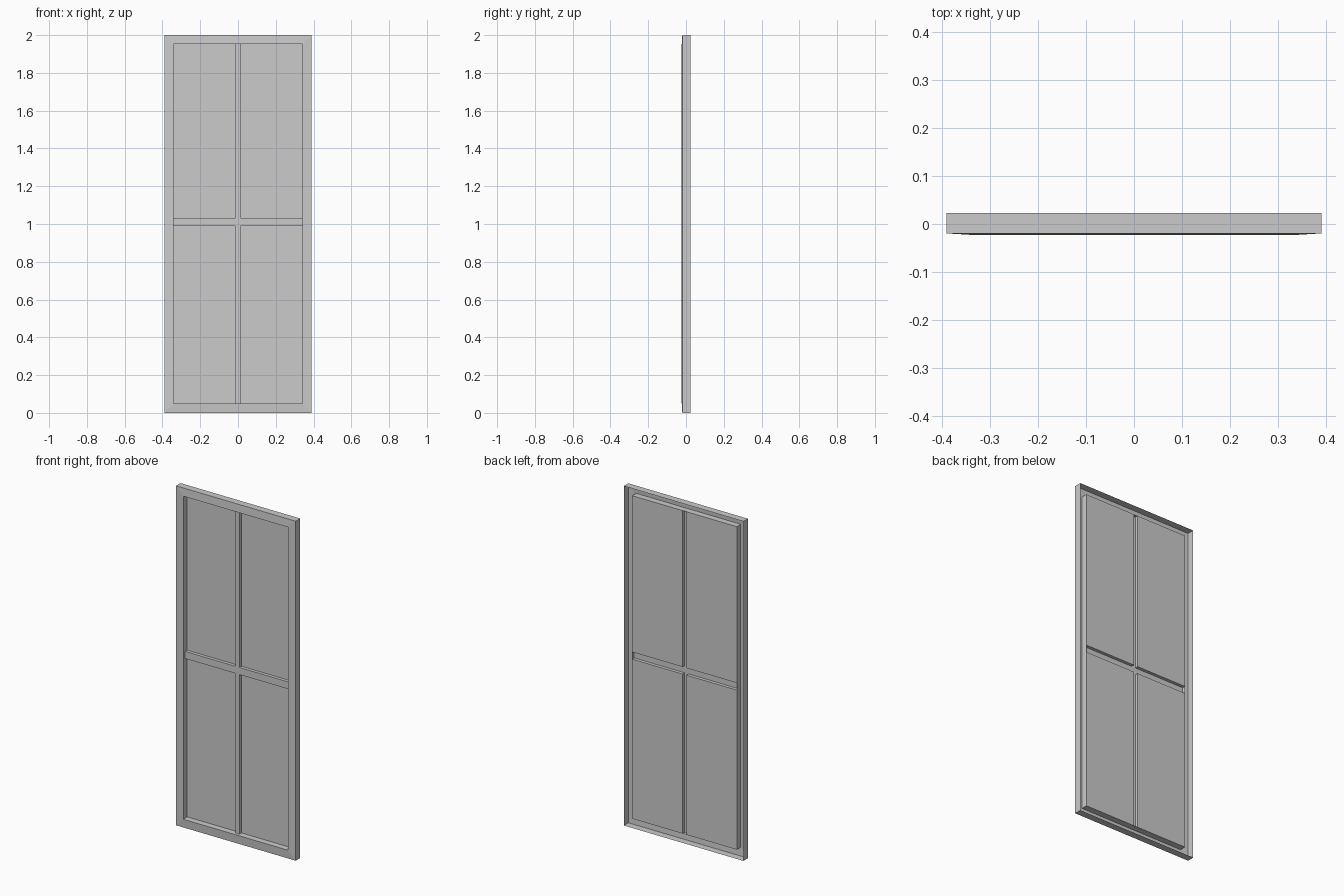
import bpy, bmesh

if "Cube" in bpy.data.objects:
    bpy.data.objects.remove(bpy.data.objects["Cube"])

Y_BACK, Y_OUTER, Y_FRONT = 0.0225, -0.0195, -0.0225
Y_PANEL, Y_BAR = 0.014, -0.005
OUT_X, IN_X = 0.39, 0.341
XS = [-IN_X, -0.013, 0.013, IN_X]
ZS = [0.05, 0.99, 1.032, 1.953]


def finish(name, bm):
    bmesh.ops.remove_doubles(bm, verts=bm.verts, dist=1e-5)
    me = bpy.data.meshes.new(name)
    bm.to_mesh(me)
    bm.free()
    ob = bpy.data.objects.new(name, me)
    bpy.context.collection.objects.link(ob)
    return ob


def quad(bm, pts):
    bm.faces.new([bm.verts.new(p) for p in pts])


def ring(bm, hx, z0, z1, y):
    return [bm.verts.new((x, y, z)) for x, z in
            ((-hx, z0), (hx, z0), (hx, z1), (-hx, z1))]


# outer frame: folded sheet, open channel at the back
bm = bmesh.new()
rings = [ring(bm, OUT_X, 0, 2, Y_BACK), ring(bm, OUT_X, 0, 2, Y_OUTER),
         ring(bm, IN_X, ZS[0], ZS[3], Y_FRONT), ring(bm, IN_X, ZS[0], ZS[3], Y_PANEL)]
for a, b in zip(rings, rings[1:]):
    for i in range(4):
        j = (i + 1) % 4
        bm.faces.new((a[i], a[j], b[j], b[i]))
finish("door_frame", bm)

# four recessed panels
bm = bmesh.new()
for i in (0, 2):
    for k in (0, 2):
        x0, x1, z0, z1 = XS[i], XS[i + 1], ZS[k], ZS[k + 1]
        quad(bm, [(x0, Y_PANEL, z0), (x1, Y_PANEL, z0), (x1, Y_PANEL, z1), (x0, Y_PANEL, z1)])
finish("recessed_panels", bm)

# cross bars: front faces plus side walls back to the panels, hollow behind
bm = bmesh.new()
for i in range(3):
    for k in range(3):
        x0, x1, z0, z1 = XS[i], XS[i + 1], ZS[k], ZS[k + 1]
        if i == 1 or k == 1:
            quad(bm, [(x0, Y_BAR, z0), (x1, Y_BAR, z0), (x1, Y_BAR, z1), (x0, Y_BAR, z1)])
        else:
            x, face_left = (x1, False) if i == 0 else (x0, True)
            side = [(x, Y_BAR, z0), (x, Y_BAR, z1), (x, Y_PANEL, z1), (x, Y_PANEL, z0)]
            quad(bm, side[::-1] if face_left else side)
            z, up = (z1, False) if k == 0 else (z0, True)
            edge = [(x0, Y_BAR, z), (x0, Y_PANEL, z), (x1, Y_PANEL, z), (x1, Y_BAR, z)]
            quad(bm, edge[::-1] if up else edge)
bmesh.ops.remove_doubles(bm, verts=bm.verts, dist=1e-5)
bmesh.ops.recalc_face_normals(bm, faces=bm.faces)
if sum(f.normal.y * f.calc_area() for f in bm.faces) > 0:
    bmesh.ops.reverse_faces(bm, faces=bm.faces)
finish("cross_bars", bm)
